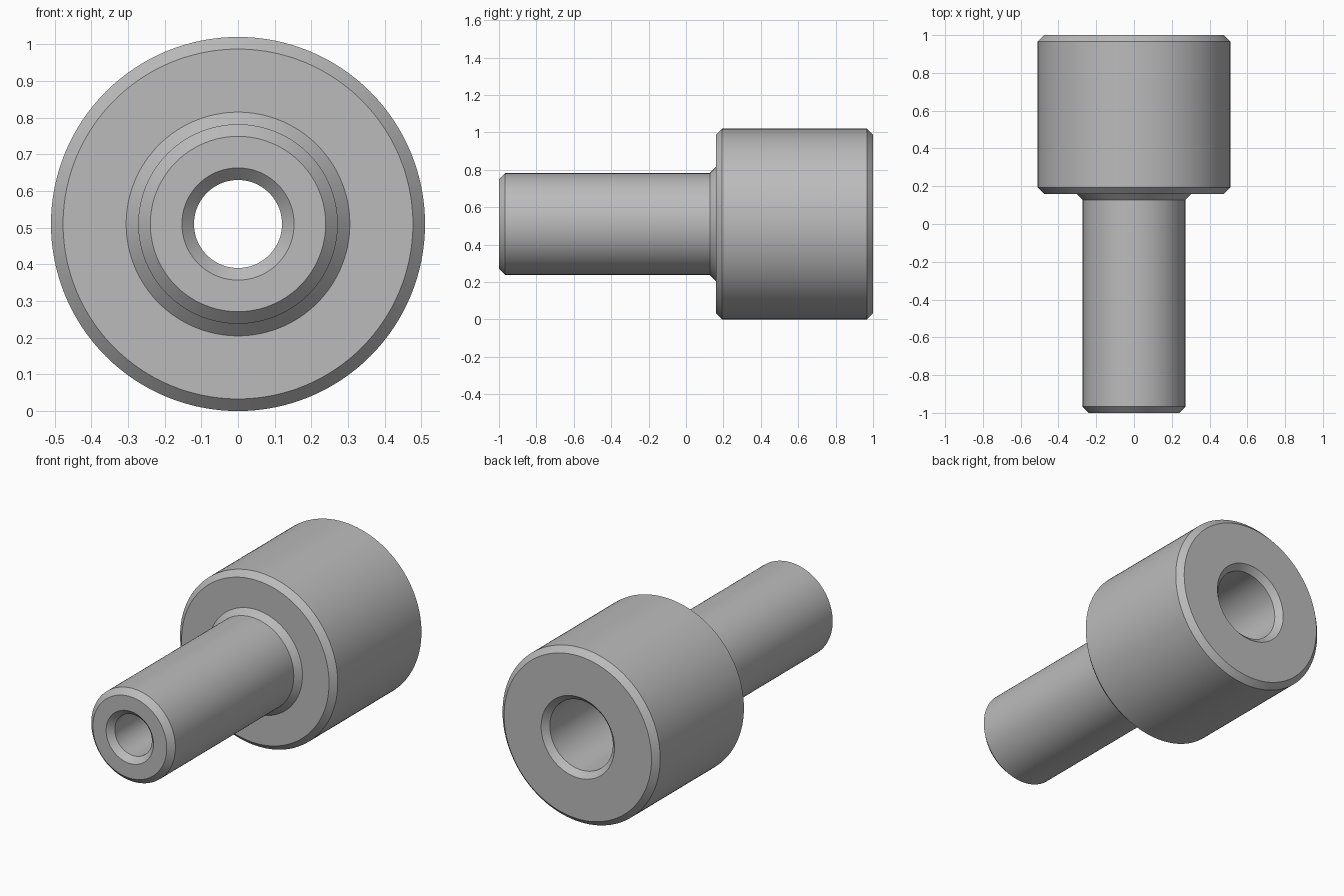
import bpy
import bmesh
from math import radians, tau
from mathutils import Matrix, Vector

if "Cube" in bpy.data.objects:
    bpy.data.objects.remove(bpy.data.objects["Cube"])

SEGMENTS = 128
AXIS_HEIGHT = 0.51
CHAMFER = 0.033

# One plain grey metal
steel = bpy.data.materials.new("grey_steel")
steel.use_nodes = True
grey = (0.5, 0.5, 0.5, 1)
steel.diffuse_color = grey
steel.node_tree.nodes["Principled BSDF"].inputs["Base Color"].default_value = grey


def lathe(name, profile):
    """Revolve a closed (radius, y) profile around the lengthwise axis."""
    bm = bmesh.new()
    verts = [bm.verts.new((r, y, 0)) for r, y in profile]
    edges = [bm.edges.new((a, b)) for a, b in zip(verts, verts[1:] + verts[:1])]
    bmesh.ops.spin(bm, geom=verts + edges, cent=(0, 0, 0), axis=(0, 1, 0),
                   angle=tau, steps=SEGMENTS, use_merge=True)
    bmesh.ops.remove_doubles(bm, verts=bm.verts, dist=1e-5)
    bmesh.ops.recalc_face_normals(bm, faces=bm.faces)
    bmesh.ops.transform(bm, matrix=Matrix.Translation(Vector((0, 0, AXIS_HEIGHT))),
                        verts=bm.verts)
    mesh = bpy.data.meshes.new(name)
    bm.to_mesh(mesh)
    bm.free()
    mesh.materials.append(steel)
    obj = bpy.data.objects.new(name, mesh)
    bpy.context.collection.objects.link(obj)
    bpy.ops.object.select_all(action="DESELECT")
    obj.select_set(True)
    bpy.context.view_layer.objects.active = obj
    bpy.ops.object.shade_smooth_by_angle(angle=radians(25))
    return obj


front, shoulder, back = -1.0, 0.16, 1.0
shaft_r, head_r = 0.272, 0.51
pilot_r, bore_r = 0.12, 0.204

# Outer skin: shaft, cone at its root, then the head
outside = [
    (shaft_r - CHAMFER, front),
    (shaft_r, front + CHAMFER),
    (shaft_r, shoulder - CHAMFER),
    (shaft_r + CHAMFER, shoulder),
    (head_r - CHAMFER, shoulder),
    (head_r, shoulder + CHAMFER),
    (head_r, back - CHAMFER),
    (head_r - CHAMFER, back),
]
# Inner skin: wide bore in the head, narrow hole along the shaft
inside = [
    (bore_r + CHAMFER, back),
    (bore_r, back - CHAMFER),
    (bore_r, shoulder),
    (pilot_r, shoulder),
    (pilot_r, front + CHAMFER),
    (pilot_r + CHAMFER, front),
]
lathe("stepped_bushing", outside + inside)
